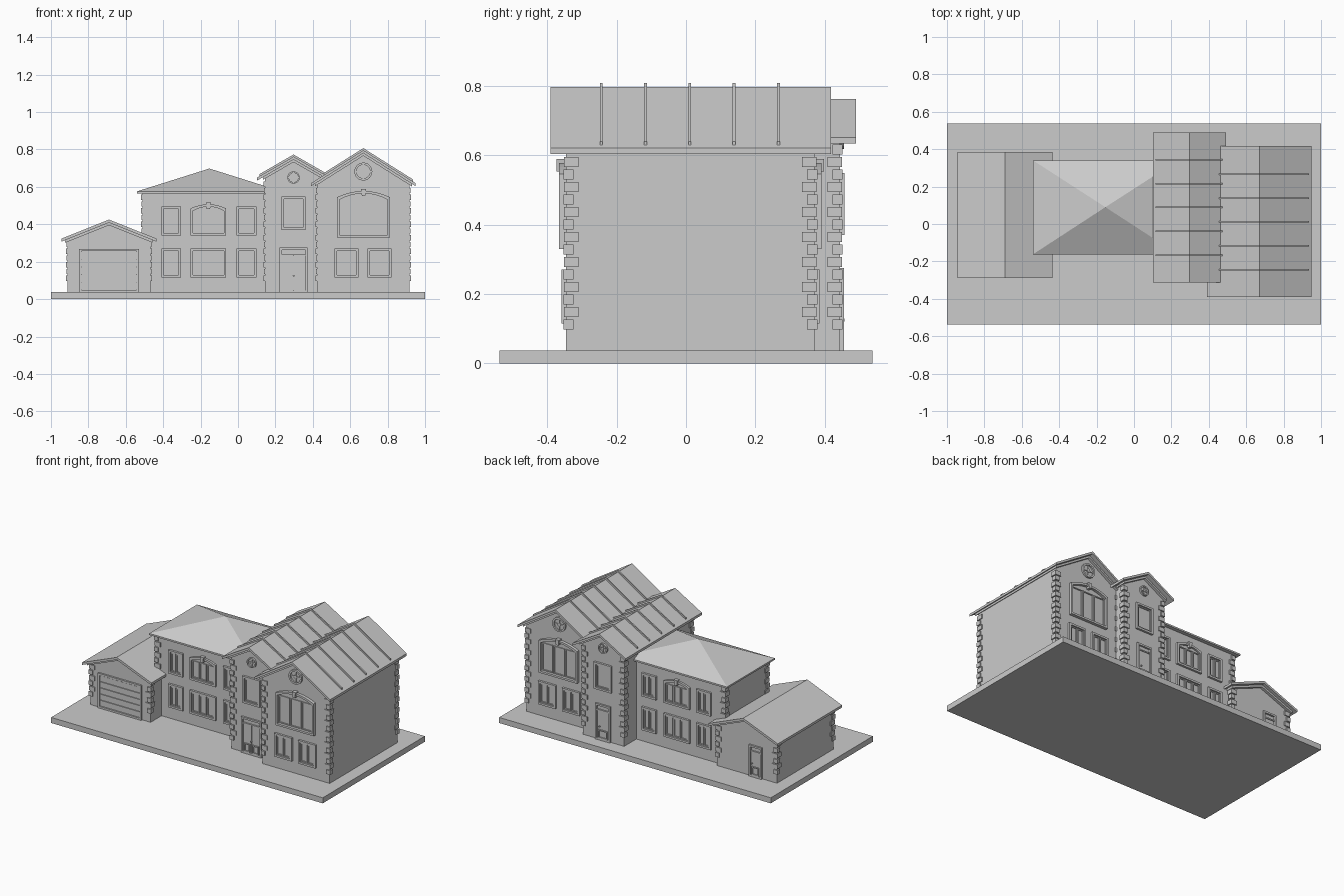
import bpy, bmesh, math

old = bpy.data.objects.get("Cube")
if old:
    bpy.data.objects.remove(old)

grey = bpy.data.materials.new("plain grey")
grey.use_nodes = True
grey.diffuse_color = (0.6, 0.6, 0.6, 1)
grey.node_tree.nodes["Principled BSDF"].inputs["Base Color"].default_value = grey.diffuse_color


def finish(bm, name):
    bmesh.ops.recalc_face_normals(bm, faces=bm.faces)
    mesh = bpy.data.meshes.new(name)
    bm.to_mesh(mesh)
    bm.free()
    mesh.materials.append(grey)
    ob = bpy.data.objects.new(name, mesh)
    bpy.context.collection.objects.link(ob)
    return ob


def prism(bm, pts, y0, y1):
    """Extrude an xz outline along y."""
    a = [bm.verts.new((x, y0, z)) for x, z in pts]
    b = [bm.verts.new((x, y1, z)) for x, z in pts]
    bm.faces.new(a)
    bm.faces.new(b[::-1])
    for i in range(len(a)):
        j = (i + 1) % len(a)
        bm.faces.new((a[i], b[i], b[j], a[j]))


def box(bm, x0, x1, y0, y1, z0, z1):
    prism(bm, [(x0, z0), (x1, z0), (x1, z1), (x0, z1)], y0, y1)


def ring(bm, outer, inner, y0, y1):
    """Closed frame between two outlines with equal point counts."""
    loops = [[bm.verts.new((x, y, z)) for x, z in pts]
             for pts, y in ((outer, y0), (outer, y1), (inner, y1), (inner, y0))]
    n = len(outer)
    for k in range(4):
        a, b = loops[k], loops[(k + 1) % 4]
        for i in range(n):
            j = (i + 1) % n
            bm.faces.new((a[i], a[j], b[j], b[i]))


def circle(cx, cz, r, n=24):
    return [(cx + r * math.cos(i * math.tau / n), cz + r * math.sin(i * math.tau / n)) for i in range(n)]


def outline(x0, x1, z0, z1, rise=0, inset=0):
    """Rectangle whose top edge may bow up by rise."""
    x0, x1, z0, z1 = x0 + inset, x1 - inset, z0 + inset, z1 - inset
    n = 10 if rise else 1
    top = [(x1 + (x0 - x1) * i / n, z1 + rise * (1 - (2 * i / n - 1) ** 2)) for i in range(n + 1)]
    return [(x0, z0), (x1, z0)] + top


def window(name, x0, x1, z0, z1, wall, s, panes=2, rise=0, depth=0.014):
    """Frame, recessed glass and sashes on the wall plane, facing s along y."""
    bm = bmesh.new()
    at = lambda d: wall + s * d
    t = 0.013
    ring(bm, outline(x0, x1, z0, z1, rise), outline(x0, x1, z0, z1, rise, t), at(-0.004), at(depth))
    prism(bm, outline(x0, x1, z0, z1, rise, t), at(-0.004), at(0.002))
    w = (x1 - x0 - 2 * t) / panes
    for i in range(panes):
        a = x0 + t + i * w
        pane = (a + 0.003, a + w - 0.003, z0 + t + 0.003, z1 - t - 0.003)
        ring(bm, outline(*pane), outline(*pane, inset=0.006), at(0), at(0.008))
    if rise:
        c, top = (x0 + x1) / 2, z1 + rise
        prism(bm, [(c - 0.009, top - 0.026), (c + 0.009, top - 0.026),
                   (c + 0.013, top + 0.01), (c - 0.013, top + 0.01)], at(0), at(depth + 0.008))
    finish(bm, name)


def door(name, x0, x1, z1, wall, s, leaves):
    bm = bmesh.new()
    at = lambda d: wall + s * d
    ring(bm, outline(x0, x1, GROUND, z1), outline(x0, x1, GROUND, z1, inset=0.012), at(-0.004), at(0.012))
    w = (x1 - x0 - 0.024) / leaves
    for i in range(leaves):
        a = x0 + 0.012 + i * w
        box(bm, a + 0.002, a + w - 0.002, at(0), at(0.005), GROUND, z1 - 0.045)
        panel = (a + 0.01, a + w - 0.01, GROUND + 0.012, GROUND + 0.068)
        ring(bm, outline(*panel), outline(*panel, inset=0.007), at(0), at(0.012))
    box(bm, x0 + 0.012, x1 - 0.012, at(0), at(0.01), z1 - 0.045, z1 - 0.037)
    prism(bm, circle((x0 + x1) / 2 + (0.0 if leaves > 1 else 0.025), 0.125, 0.005, 10), at(0), at(0.014))
    finish(bm, name)


def medallion(name, cx, cz, r, wall, s):
    bm = bmesh.new()
    at = lambda d: wall + s * d
    ring(bm, circle(cx, cz, r), circle(cx, cz, r * 0.75), at(-0.004), at(0.012))
    prism(bm, circle(cx, cz, r * 0.8), at(-0.004), at(0.002))
    b = r * 0.08
    box(bm, cx - b, cx + b, at(0), at(0.007), cz - r * 0.8, cz + r * 0.8)
    box(bm, cx - r * 0.8, cx + r * 0.8, at(0), at(0.007), cz - b, cz + b)
    prism(bm, circle(cx, cz, r * 0.25, 12), at(0), at(0.01))
    finish(bm, name)


def quoins(name, x0, x1, y0, y1, top):
    """Alternating long and short corner stones."""
    bm = bmesh.new()
    p = 0.006
    for x, sx in ((x0, 1), (x1, -1)):
        for y, sy in ((y0, 1), (y1, -1)):
            z, k = 0.112, 0
            while z + 0.014 < top:
                size = 0.036 if k % 2 else 0.021
                q = p + (0 if k % 2 else 0.002)
                box(bm, x - sx * q, x + sx * size, y - sy * q, y + sy * size, z - 0.014, z + 0.014)
                z, k = z + 0.036, k + 1
    finish(bm, name)


def chevron(cx, half, ridge, slope, t):
    e = ridge - half * slope
    return [(cx - half, e - t), (cx, ridge - t), (cx + half, e - t),
            (cx + half, e), (cx, ridge), (cx - half, e)]


def gable_wing(name, cx, half, y0, y1, roof_half, r0, r1, ridge, slope, ribs=None):
    """Gabled block with roof slab, eave trim, corner stones and roof ribs."""
    eave = ridge - half * slope - 0.012
    bm = bmesh.new()
    prism(bm, [(cx - half, GROUND), (cx + half, GROUND), (cx + half, eave),
               (cx, ridge - 0.012), (cx - half, eave)], y0, y1)
    finish(bm, name + "_walls")
    bm = bmesh.new()
    prism(bm, chevron(cx, roof_half, ridge, slope, 0.016), r0, r1)
    finish(bm, name + "_roof")
    bm = bmesh.new()
    prism(bm, chevron(cx, half + 0.012, ridge - 0.014, slope, 0.016), y0 - 0.018, y1 + 0.018)
    finish(bm, name + "_eave_trim")
    quoins(name + "_corner_stones", cx - half, cx + half, y0, y1, eave - 0.005)
    if ribs is not None:
        bm = bmesh.new()
        for i in range(5):
            y = ribs + 0.1275 * i
            prism(bm, chevron(cx, roof_half - 0.014, ridge + 0.011, slope, 0.02), y - 0.004, y + 0.004)
        finish(bm, name + "_roof_ribs")


GROUND = 0.037

# Ground slab
bm = bmesh.new()
box(bm, -1, 1, -0.537, 0.537, 0, GROUND)
finish(bm, "ground_slab")

# Gabled wings
gable_wing("left_wing", 0.67, 0.247, -0.345, 0.37, 0.28, -0.39, 0.417, 0.796, 0.63, -0.244)
gable_wing("entrance_bay", 0.297, 0.152, -0.275, 0.443, 0.195, -0.312, 0.49, 0.762, 0.575, -0.166)
gable_wing("garage", -0.69, 0.222, -0.25, 0.345, 0.255, -0.29, 0.385, 0.425, 0.4)

# Middle block with hipped roof
MID = (-0.51, 0.2, -0.135, 0.315)
bm = bmesh.new()
box(bm, *MID, GROUND, 0.568)
finish(bm, "middle_walls")
quoins("middle_corner_stones", *MID, 0.565)
bm = bmesh.new()
box(bm, -0.54, 0.235, -0.162, 0.34, 0.565, 0.576)
corners = [bm.verts.new(p) for p in ((-0.54, -0.162, 0.576), (0.235, -0.162, 0.576),
                                     (0.235, 0.34, 0.576), (-0.54, 0.34, 0.576))]
apex = bm.verts.new((-0.153, 0.09, 0.698))
bm.faces.new(corners[::-1])
for i in range(4):
    bm.faces.new((corners[i], corners[(i + 1) % 4], apex))
finish(bm, "middle_hip_roof")

# Windows and ornaments, front and back
for side, s, mid, bay, wing in (("front", -1, -0.135, -0.275, -0.345), ("back", 1, 0.315, 0.443, 0.37)):
    for label, z0, z1 in (("lower", 0.115, 0.27), ("upper", 0.34, 0.495)):
        window(f"middle_{label}_right_window_{side}", -0.41, -0.305, z0, z1, mid, s)
        window(f"middle_{label}_left_window_{side}", -0.007, 0.098, z0, z1, mid, s)
    window(f"middle_lower_wide_window_{side}", -0.253, -0.063, 0.115, 0.27, mid, s, 3)
    window(f"middle_upper_arched_window_{side}", -0.253, -0.063, 0.34, 0.485, mid, s, 3, 0.022)
    window(f"bay_window_{side}", 0.233, 0.36, 0.37, 0.548, bay, s, 1)
    window(f"wing_lower_right_window_{side}", 0.517, 0.645, 0.115, 0.27, wing, s)
    window(f"wing_lower_left_window_{side}", 0.693, 0.821, 0.115, 0.27, wing, s)
    window(f"wing_arched_window_{side}", 0.53, 0.812, 0.33, 0.545, wing, s, 3, 0.033, 0.02)
    medallion(f"bay_medallion_{side}", 0.297, 0.65, 0.033, bay, s)
    medallion(f"wing_medallion_{side}", 0.67, 0.682, 0.048, wing, s)

# Doors
door("front_double_door", 0.222, 0.372, 0.275, -0.275, -1, 2)
door("back_door", 0.242, 0.352, 0.275, 0.443, 1, 1)
door("garage_back_door", -0.805, -0.71, 0.245, 0.345, 1, 1)

# Garage door with horizontal slats
bm = bmesh.new()
frame = (-0.85, -0.53, GROUND, 0.268)
ring(bm, outline(*frame), outline(*frame, inset=0.012), -0.246, -0.262)
for i in range(5):
    z = GROUND + 0.014 + i * 0.041
    box(bm, -0.838, -0.542, -0.245, -0.256, z, z + 0.037)
finish(bm, "garage_door")
